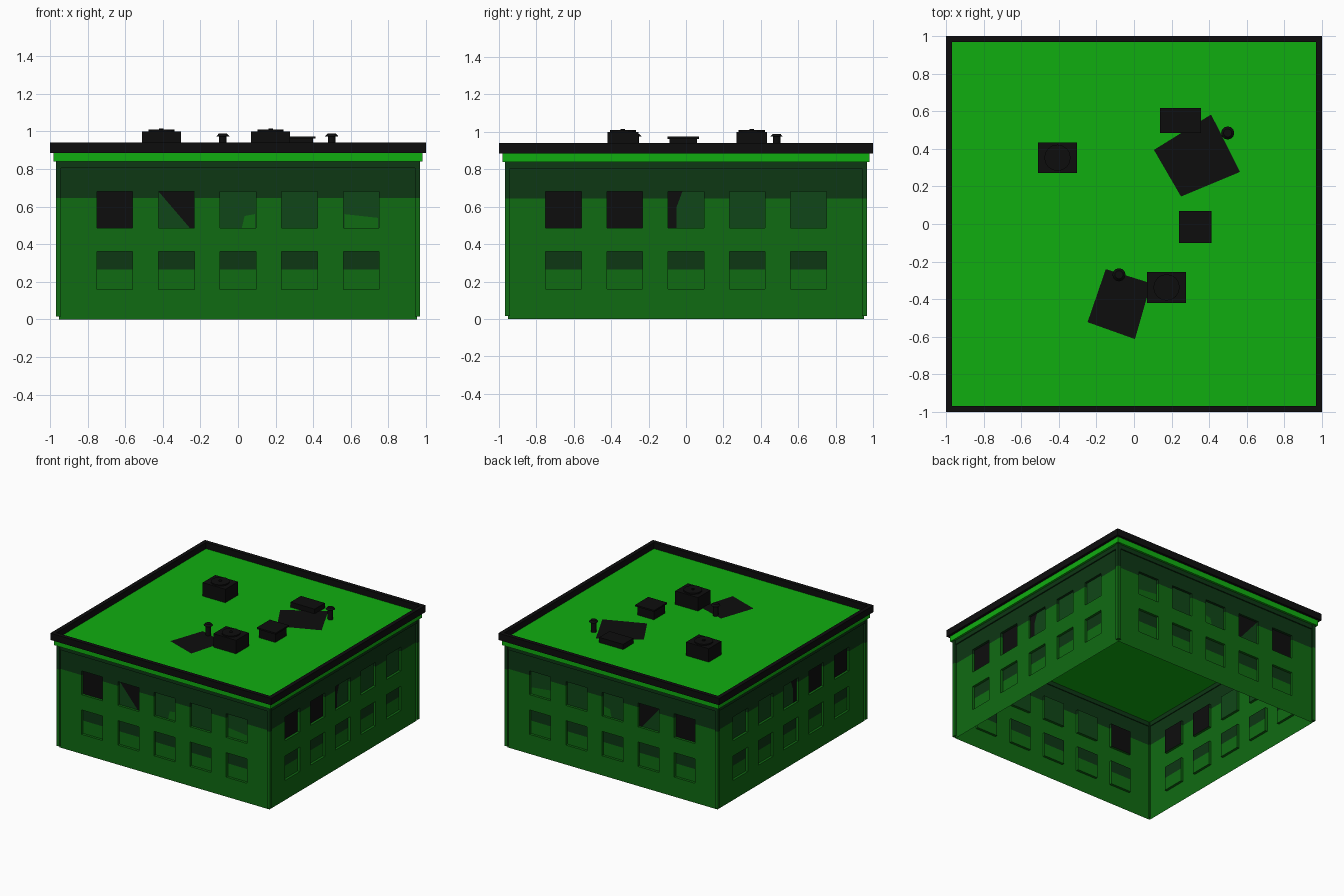
import bpy, bmesh, math
from mathutils import Vector

if "Cube" in bpy.data.objects:
    bpy.data.objects.remove(bpy.data.objects["Cube"])

def mat(name, r, g, b):
    m = bpy.data.materials.new(name)
    m.diffuse_color = (r, g, b, 1)
    m.use_nodes = True
    m.node_tree.nodes["Principled BSDF"].inputs["Base Color"].default_value = m.diffuse_color
    return m

BRIGHT = mat("bright_green", 0.005, 0.42, 0.005)
WALL = mat("wall_green", 0.005, 0.145, 0.006)
BAND = mat("dark_green", 0.004, 0.038, 0.007)
PANE = mat("pane_green", 0.005, 0.062, 0.009)
BLACK = mat("soot_black", 0.004, 0.004, 0.004)
MATS = [WALL, BAND, PANE, BLACK]
W, SPLIT, DEPTH = 0.952, 0.645, 0.02

def finish(bm, name, mats):
    me = bpy.data.meshes.new(name)
    bm.to_mesh(me)
    bm.free()
    for m in mats:
        me.materials.append(m)
    ob = bpy.data.objects.new(name, me)
    bpy.context.collection.objects.link(ob)
    return ob

def add_box(bm, x0, x1, y0, y1, z0, z1, mi=0):
    r = bmesh.ops.create_cube(bm, size=1)
    for v in r["verts"]:
        v.co = Vector(((x0 + x1) / 2 + v.co.x * (x1 - x0),
                       (y0 + y1) / 2 + v.co.y * (y1 - y0),
                       (z0 + z1) / 2 + v.co.z * (z1 - z0)))
    for f in {f for v in r["verts"] for f in v.link_faces}:
        f.material_index = mi

def add_cyl(bm, x, y, r1, r2, z0, z1, n=16):
    r = bmesh.ops.create_cone(bm, cap_ends=True, segments=n, radius1=r1, radius2=r2, depth=z1 - z0)
    bmesh.ops.translate(bm, verts=r["verts"], vec=(x, y, (z0 + z1) / 2))

def square_ring(name, out, inn, z0, z1, m):
    # Mitred square frame
    bm = bmesh.new()
    loops = [[bm.verts.new((sx * s, sy * s, z)) for sx, sy in ((-1, -1), (1, -1), (1, 1), (-1, 1))]
             for s, z in ((out, z0), (out, z1), (inn, z1), (inn, z0))]
    for k in range(4):
        a, b = loops[k], loops[(k + 1) % 4]
        for i in range(4):
            j = (i + 1) % 4
            bm.faces.new((a[i], a[j], b[j], b[i]))
    bmesh.ops.recalc_face_normals(bm, faces=bm.faces)
    return finish(bm, name, [m])

# The four sides share one (across, inward depth, height) system
SIDES = {"front": lambda u, d, z: (u, d - W, z),
         "back": lambda u, d, z: (u, W - d, z),
         "right": lambda u, d, z: (W - d, u, z),
         "left": lambda u, d, z: (d - W, u, z)}

# Walls: a thin open shell with recessed windows
us = [-W] + [c * 0.3275 + s * 0.095 for c in range(-2, 3) for s in (-1, 1)] + [W]
zs = [0, 0.16, 0.265, 0.36, 0.485, SPLIT, 0.68, 0.84]
LOWER, UPPER = (1, 2), (4, 5)

def is_window(i, k):
    return 0 < i < len(us) - 2 and i % 2 == 1 and k in LOWER + UPPER

bm = bmesh.new()
for side, P in SIDES.items():
    def quad(pts, mi):
        bm.faces.new([bm.verts.new(P(*p)) for p in pts]).material_index = mi
    n_black = 1 if side in ("front", "back") else 2
    for i in range(len(us) - 1):
        for k in range(len(zs) - 1):
            a, b, c, d = us[i], us[i + 1], zs[k], zs[k + 1]
            base = 1 if c >= SPLIT else 0
            if not is_window(i, k):
                quad([(a, 0, c), (b, 0, c), (b, 0, d), (a, 0, d)], base)
                continue
            if k in LOWER:
                mi = 1 if k == 2 else 0
            else:
                mi = 3 if i // 2 < n_black else 2
            e = DEPTH
            quad([(a, e, c), (b, e, c), (b, e, d), (a, e, d)], mi)
            # Reveals around the recess
            for u in (a, b):
                quad([(u, 0, c), (u, e, c), (u, e, d), (u, 0, d)], base)
            for z, kk in ((c, k - 1), (d, k + 1)):
                if not is_window(i, kk):
                    quad([(a, 0, z), (b, 0, z), (b, e, z), (a, e, z)], base)
bmesh.ops.remove_doubles(bm, verts=bm.verts, dist=1e-5)
bmesh.ops.recalc_face_normals(bm, faces=bm.faces)
finish(bm, "walls", MATS)

# Irregular patches inside some upper windows
FACE_PATCHES = [(3, [(-.422, .68), (-.233, .68), (-.233, .485), (-.255, .485)]),
                (0, [(.02, .485), (.09, .485), (.09, .56), (.035, .55)]),
                (0, [(.565, .487), (.745, .487), (.745, .54), (.565, .56)])]
SIDE_PATCHES = [(3, [(-.095, .485), (-.05, .485), (-.05, .6), (-.02, .68), (-.095, .68)])]
bm = bmesh.new()
for side, P in SIDES.items():
    for mi, pts in FACE_PATCHES if side in ("front", "back") else SIDE_PATCHES:
        f = bm.faces.new([bm.verts.new(P(u, DEPTH - 0.002, z)) for u, z in pts])
        f.material_index = mi
        f.normal_update()
        outward = Vector(P(0, 0, 0))
        if f.normal.dot(outward) < 0:
            f.normal_flip()
finish(bm, "window_patches", MATS)

# Corner posts, darker above the band line
bm = bmesh.new()
for sx in (-1, 1):
    for sy in (-1, 1):
        xs, ys = sorted((sx * 0.94, sx * 0.968)), sorted((sy * 0.94, sy * 0.968))
        add_box(bm, *xs, *ys, 0.015, SPLIT, 0)
        add_box(bm, *xs, *ys, SPLIT, 0.84, 1)
finish(bm, "corner_posts", MATS)

# Ledge, cornice slab with the roof surface, parapet
square_ring("ledge", 0.962, 0.945, 0.805, 0.84, BAND)
bm = bmesh.new()
add_box(bm, -0.98, 0.98, -0.98, 0.98, 0.84, 0.89)
finish(bm, "roof_slab", [BRIGHT])
square_ring("parapet", 1.0, 0.967, 0.885, 0.94, BLACK)

# Air conditioning units with a fan ring on top
for n, (x, y) in enumerate(((-0.407, 0.352), (0.173, -0.337))):
    bm = bmesh.new()
    add_box(bm, x - 0.103, x + 0.103, y - 0.082, y + 0.082, 0.888, 1.0)
    add_cyl(bm, x, y, 0.07, 0.07, 0.998, 1.01)
    add_cyl(bm, x, y, 0.012, 0.012, 1.008, 1.016, 8)
    finish(bm, f"air_unit_{n + 1}", [BLACK])

# Roof hatch with lid, and low box
bm = bmesh.new()
add_box(bm, 0.25, 0.4, -0.088, 0.058, 0.888, 0.965)
add_box(bm, 0.24, 0.412, -0.1, 0.07, 0.962, 0.974)
finish(bm, "roof_hatch", [BLACK])
bm = bmesh.new()
add_box(bm, 0.138, 0.355, 0.484, 0.617, 0.888, 0.932)
finish(bm, "low_box", [BLACK])

# Mushroom vents
for n, (x, y) in enumerate(((0.498, 0.484), (-0.08, -0.27))):
    bm = bmesh.new()
    add_cyl(bm, x, y, 0.02, 0.02, 0.888, 0.975, 12)
    add_cyl(bm, x, y, 0.035, 0.022, 0.974, 0.988, 12)
    finish(bm, f"roof_vent_{n + 1}", [BLACK])

# Flat tar patches on the roof
for n, pts in enumerate(([(.106, .394), (.25, .146), (.564, .277), (.41, .582)],
                         [(-.15, -.24), (-.247, -.522), (.005, -.612), (.09, -.315)])):
    bm = bmesh.new()
    bm.faces.new([bm.verts.new((x, y, 0.894)) for x, y in pts])
    finish(bm, f"tar_patch_{n + 1}", [BLACK])
